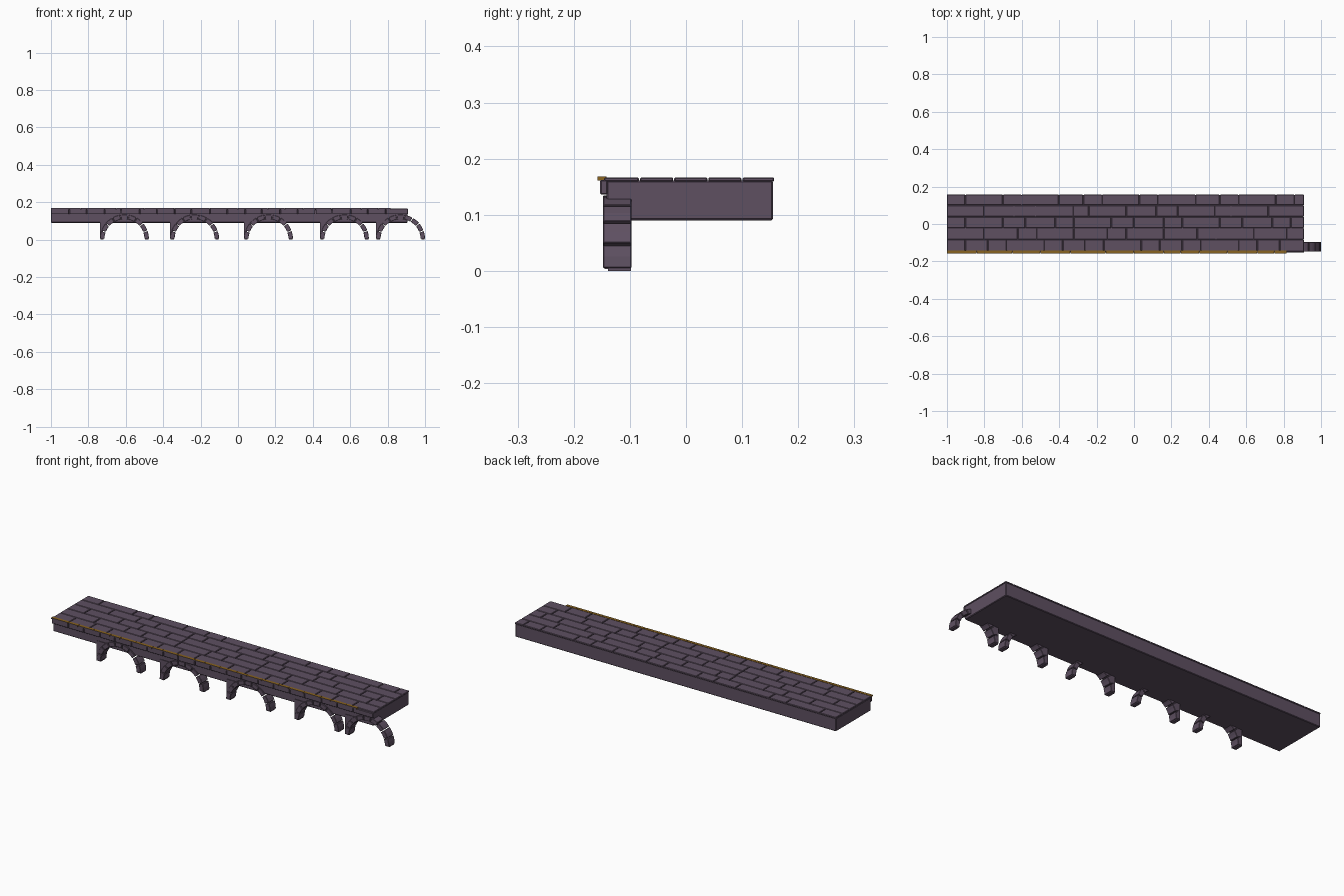
import bpy
import bmesh
from math import sin, cos, pi

if "Cube" in bpy.data.objects:
    bpy.data.objects.remove(bpy.data.objects["Cube"])


def material(name, rgb):
    m = bpy.data.materials.new(name)
    m.use_nodes = True
    m.diffuse_color = (*rgb, 1)
    bsdf = next(n for n in m.node_tree.nodes if n.type == 'BSDF_PRINCIPLED')
    bsdf.inputs["Base Color"].default_value = (*rgb, 1)
    return m


STONE = material("purple stone", (0.112, 0.08, 0.12))
GOLD = material("old gold", (0.25, 0.125, 0.014))


def finish(name, bm, mats, bevel=0):
    bmesh.ops.recalc_face_normals(bm, faces=bm.faces)
    mesh = bpy.data.meshes.new(name)
    bm.to_mesh(mesh)
    bm.free()
    for m in mats:
        mesh.materials.append(m)
    ob = bpy.data.objects.new(name, mesh)
    bpy.context.scene.collection.objects.link(ob)
    if bevel:
        mod = ob.modifiers.new("worn edges", 'BEVEL')
        mod.width = bevel
        mod.segments = 1
    return ob


def box(bm, x0, x1, y0, y1, z0, z1):
    for v in bmesh.ops.create_cube(bm, size=1)["verts"]:
        v.co.x = x1 if v.co.x > 0 else x0
        v.co.y = y1 if v.co.y > 0 else y0
        v.co.z = z1 if v.co.z > 0 else z0


def prism(bm, outline, y0, y1):
    """Extrude an x-z outline between two depths."""
    front = [bm.verts.new((x, y0, z)) for x, z in outline]
    back = [bm.verts.new((x, y1, z)) for x, z in outline]
    bm.faces.new(front)
    bm.faces.new(back[::-1])
    for i in range(len(outline)):
        j = (i + 1) % len(outline)
        bm.faces.new((front[i], back[i], back[j], front[j]))


def course(bm, lengths, x_end, y0, y1, z0, z1, gap=0.003):
    """Lay a row of bricks from the right end, cycling through lengths."""
    x, i = LEFT_X, 0
    while x < x_end - 0.01:
        nxt = min(x + lengths[i % len(lengths)], x_end)
        if x_end - nxt < 0.03:
            nxt = x_end
        box(bm, x, nxt - (gap if nxt < x_end else 0), y0, y1, z0, z1)
        x, i = nxt, i + 1


LEFT_X, RIGHT_X = -1.0, 0.908

# Main slab
bm = bmesh.new()
box(bm, LEFT_X, RIGHT_X - 0.002, -0.142, 0.155, 0.09, 0.161)
finish("deck_slab", bm, [STONE], 0.003)

# Paving in five staggered rows
rows = [(0.1, 0.12, 0.1, 0.2), (0.2, 0.18, 0.1), (0.1, 0.2, 0.12, 0.16),
        (0.2, 0.16, 0.115, 0.2, 0.085), (0.1, 0.2, 0.1, 0.2, 0.13)]
edges = [-0.147, -0.083, -0.022, 0.039, 0.1, 0.158]
bm = bmesh.new()
for lengths, y0, y1 in zip(rows, edges, edges[1:]):
    course(bm, lengths, RIGHT_X, y0 + 0.001, y1 - 0.001, 0.159, 0.1665)
finish("paving_stones", bm, [STONE], 0.002)

# Facing bricks along the front edge
bm = bmesh.new()
course(bm, (0.1, 0.092, 0.096, 0.088), RIGHT_X, -0.153, -0.14, 0.136, 0.162)
finish("front_facing_bricks", bm, [STONE], 0.002)

# Trim along the front lip: gold, with a stone front edge
bm = bmesh.new()
course(bm, (0.1, 0.06, 0.09), 0.815, -0.158, -0.142, 0.161, 0.168, 0.002)
bmesh.ops.recalc_face_normals(bm, faces=bm.faces)
for f in bm.faces:
    f.material_index = 1 if f.normal.y < -0.5 else 0
finish("gold_trim", bm, [GOLD, STONE])

# Row of arches: wedge stones, a solid corner on one side, small feet
OUTER, INNER, STONES = 0.131, 0.107, 9
for n, cx in enumerate((-0.607, -0.232, 0.163, 0.569, 0.869), 1):
    bm = bmesh.new()
    step = pi / STONES
    for i in range(STONES):
        a, b = i * step + 0.018, (i + 1) * step - 0.018
        mid = (a + b) / 2
        pts = [(OUTER, a), (OUTER, mid), (OUTER, b), (INNER, b), (INNER, mid), (INNER, a)]
        prism(bm, [(cx + r * cos(t), 0.003 + r * sin(t)) for r, t in pts], -0.148, -0.097)
    finish(f"arch_stones_{n}", bm, [STONE], 0.0015)

    bm = bmesh.new()
    for side in (-1, 1):
        xs = sorted((cx + side * 0.111, cx + side * 0.128))
        box(bm, *xs, -0.139, -0.098, 0, 0.012)
    finish(f"arch_feet_{n}", bm, [STONE])

    bm = bmesh.new()
    arc = [(cx - 0.122 * cos(i * pi / 16), 0.003 + 0.122 * sin(i * pi / 16)) for i in range(6)]
    prism(bm, [(cx - OUTER, 0.012)] + arc + [(arc[-1][0], 0.11), (cx - OUTER, 0.11)],
          -0.145, -0.1)
    finish(f"arch_corner_{n}", bm, [STONE])
